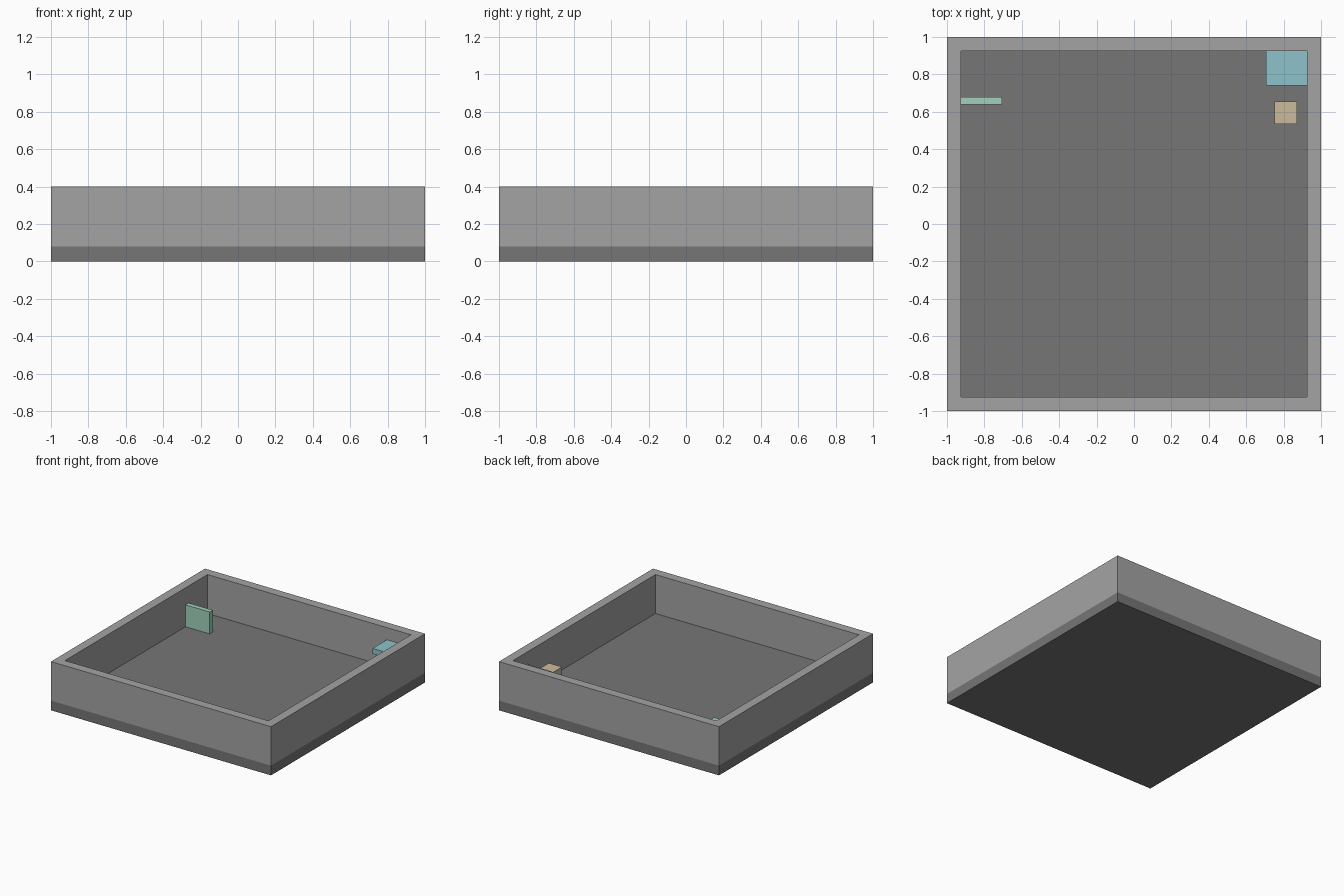
import bpy, bmesh

if "Cube" in bpy.data.objects:
    bpy.data.objects.remove(bpy.data.objects["Cube"])


def material(name, rgb):
    mat = bpy.data.materials.new(name)
    mat.diffuse_color = (*rgb, 1)
    mat.use_nodes = True
    mat.node_tree.nodes["Principled BSDF"].inputs["Base Color"].default_value = mat.diffuse_color
    return mat


def finish(name, bm, mat):
    bmesh.ops.recalc_face_normals(bm, faces=bm.faces)
    mesh = bpy.data.meshes.new(name)
    bm.to_mesh(mesh)
    bm.free()
    mesh.materials.append(mat)
    obj = bpy.data.objects.new(name, mesh)
    bpy.context.collection.objects.link(obj)
    return obj


def box(name, low, high, mat):
    bm = bmesh.new()
    bmesh.ops.create_cube(bm, size=1)
    for v in bm.verts:
        v.co = [a + (c + 0.5) * (b - a) for a, b, c in zip(low, high, v.co)]
    return finish(name, bm, mat)


def square_ring(name, outer, inner, z0, z1, mat):
    bm = bmesh.new()
    corners = [(-1, -1), (1, -1), (1, 1), (-1, 1)]
    # rectangular wall profile repeated at each corner
    profile = [(outer, z0), (outer, z1), (inner, z1), (inner, z0)]
    loops = [[bm.verts.new((sx * r, sy * r, z)) for r, z in profile]
             for sx, sy in corners]
    for i in range(4):
        a, b = loops[i], loops[(i + 1) % 4]
        for j in range(4):
            k = (j + 1) % 4
            bm.faces.new((a[j], b[j], b[k], a[k]))
    return finish(name, bm, mat)


floor_grey = material("floor_grey", (0.18, 0.18, 0.18))
wall_grey = material("wall_grey", (0.37, 0.37, 0.37))
green = material("pale_green", (0.36, 0.64, 0.49))
blue = material("pale_blue", (0.27, 0.54, 0.60))
tan = material("tan", (0.60, 0.50, 0.33))

FLOOR, TOP, INNER = 0.08, 0.40, 0.925

# Room shell
box("floor_slab", (-1, -1, 0), (1, 1, FLOOR), floor_grey)
square_ring("perimeter_walls", 1, INNER, FLOOR, TOP, wall_grey)

# Furnishings
box("partition_panel", (-INNER, 0.64, FLOOR), (-0.705, 0.68, 0.26), green)
box("corner_desk", (0.705, 0.74, 0.255), (INNER, INNER, 0.30), blue)
box("stool", (0.752, 0.535, FLOOR), (0.872, 0.655, 0.245), tan)
